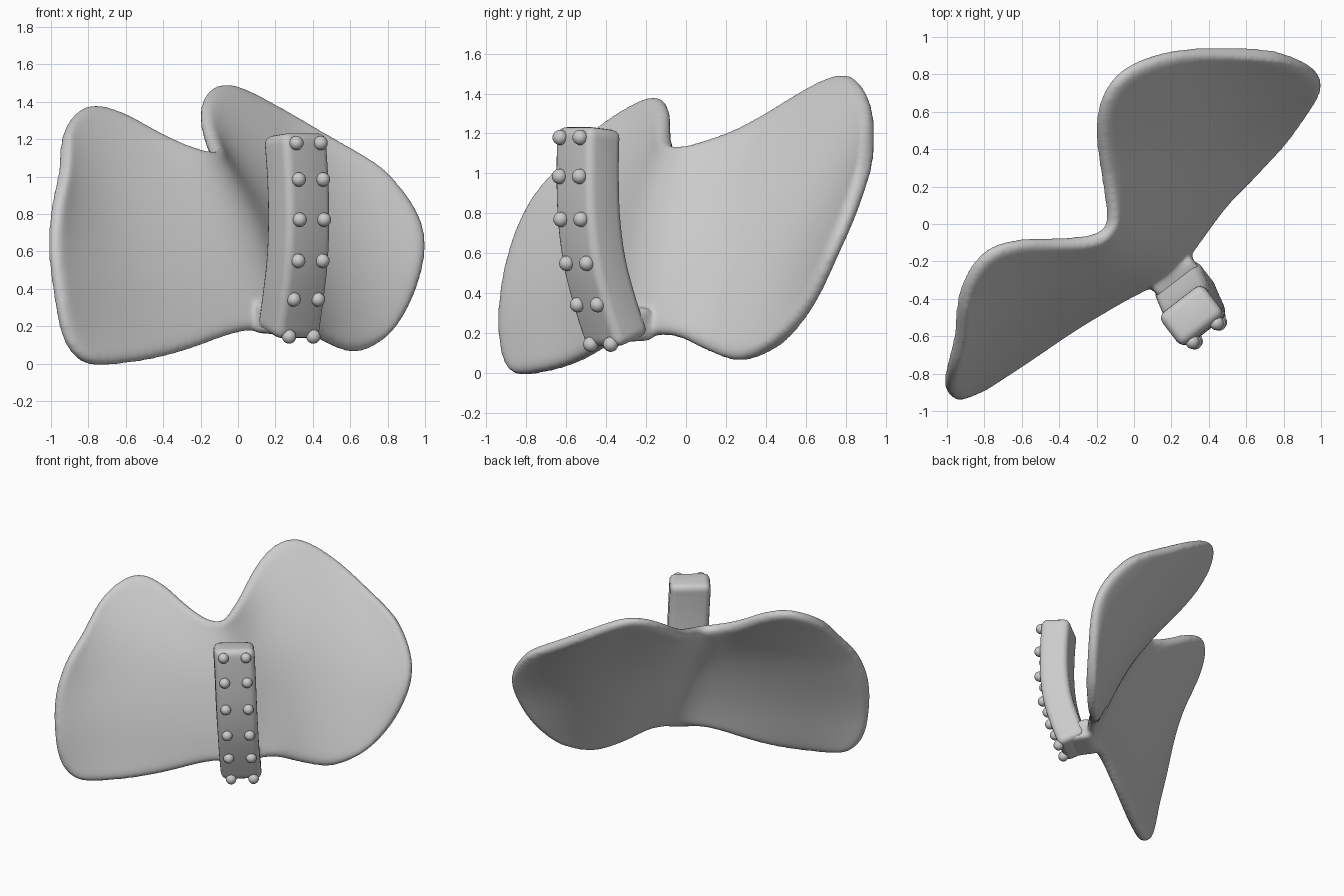
import bpy, bmesh
from mathutils import Vector

if "Cube" in bpy.data.objects:
    bpy.data.objects.remove(bpy.data.objects["Cube"])


def spline(points, count, before=None, after=None):
    """Catmull-Rom curve resampled to count + 1 evenly spaced points."""
    p = [Vector(q) for q in points]
    p = [Vector(before) if before else 2 * p[0] - p[1]] + p + [Vector(after) if after else 2 * p[-1] - p[-2]]
    fine = []
    for i in range(1, len(p) - 2):
        a, b, c, d = p[i - 1:i + 3]
        for k in range(20):
            t = k / 20
            fine.append(0.5 * (2 * b + (c - a) * t + (2 * a - 5 * b + 4 * c - d) * t * t
                               + (3 * b - a - 3 * c + d) * t ** 3))
    fine.append(p[-2])
    dist = [0.0]
    for a, b in zip(fine, fine[1:]):
        dist.append(dist[-1] + (b - a).length)
    out, j = [], 0
    for i in range(count + 1):
        s = dist[-1] * i / count
        while j < len(fine) - 2 and dist[j + 1] < s:
            j += 1
        f = (s - dist[j]) / max(dist[j + 1] - dist[j], 1e-9)
        out.append(fine[j].lerp(fine[j + 1], min(max(f, 0), 1)))
    return out


def make_object(name, bm):
    bmesh.ops.recalc_face_normals(bm, faces=bm.faces)
    mesh = bpy.data.meshes.new(name)
    bm.to_mesh(mesh)
    bm.free()
    for f in mesh.polygons:
        f.use_smooth = True
    ob = bpy.data.objects.new(name, mesh)
    bpy.context.collection.objects.link(ob)
    return ob


# Wings: two four-sided patches that share a spine
N = 14
spine = spline([(.2, -.26, .18), (.18, -.225, .36), (.1, -.145, .68), (-.02, -.065, .95), (-.11, -.01, 1.13)], N)
right = dict(
    bottom=[(.2, -.26, .18), (.36, -.06, .185), (.48, .1, .11), (.64, .27, .06), (.8, .46, .15)],
    outer=[(.8, .46, .15), (.93, .62, .34), (1.005, .74, .6), (.96, .83, .81), (.77, .9, 1.04)],
    top=[(-.11, -.01, 1.13), (-.16, .25, 1.21), (-.2, .47, 1.33), (-.18, .66, 1.445),
         (-.07, .82, 1.505), (.2, .92, 1.37), (.5, .925, 1.2), (.77, .9, 1.04)])
left = dict(
    bottom=[(.2, -.26, .18), (0, -.35, .165), (-.3, -.53, .06), (-.55, -.7, .005), (-.81, -.86, -.005)],
    outer=[(-.81, -.86, -.005), (-.93, -.92, .12), (-.975, -.93, .35), (-1.005, -.88, .62),
           (-.98, -.78, .86), (-.94, -.63, 1.03), (-.93, -.44, 1.21)],
    top=[(-.11, -.01, 1.13), (-.2, -.08, 1.14), (-.4, -.09, 1.22), (-.6, -.09, 1.33),
         (-.78, -.14, 1.385), (-.89, -.28, 1.32), (-.93, -.44, 1.21)])

bm = bmesh.new()
for wing in (left, right):
    B, O, T = wing["bottom"], wing["outer"], wing["top"]
    b = spline(B, N, None, O[1])
    o = spline(O, N, B[-2], T[-2])
    t = spline(T, N, None, O[-2])
    grid = []
    for i in range(N + 1):
        u, row = i / N, []
        for j in range(N + 1):
            v = j / N
            co = (b[i] * (1 - v) + t[i] * v + spine[j] * (1 - u) + o[j] * u
                  - (b[0] * (1 - u) + b[N] * u) * (1 - v) - (t[0] * (1 - u) + t[N] * u) * v)
            row.append(bm.verts.new(co))
        grid.append(row)
    for i in range(N):
        for j in range(N):
            bm.faces.new((grid[i][j], grid[i + 1][j], grid[i + 1][j + 1], grid[i][j + 1]))
bmesh.ops.remove_doubles(bm, verts=bm.verts, dist=1e-4)
for _ in range(3):
    inner = [v for v in bm.verts if not v.is_boundary]
    bmesh.ops.smooth_vert(bm, verts=inner, factor=.5, use_axis_x=True, use_axis_y=True, use_axis_z=True)
wings = make_object("wings", bm)
solid = wings.modifiers.new("thickness", 'SOLIDIFY')
solid.thickness, solid.offset = .085, 0
sub = wings.modifiers.new("round", 'SUBSURF')
sub.levels = sub.render_levels = 2


# Bars swept with a rectangular section, then bevelled
E = Vector((.79, .61, 0))
D = Vector((.61, -.79, 0))


def bar(name, path, sizes, bevel):
    bm = bmesh.new()
    rings = []
    for i, p in enumerate(path):
        tan = (path[min(i + 1, len(path) - 1)] - path[max(i - 1, 0)]).normalized()
        side = E.cross(tan).normalized()
        w, h = sizes[i]
        rings.append([bm.verts.new(p + E * w / 2 * a + side * h / 2 * c)
                      for a, c in ((-1, -1), (1, -1), (1, 1), (-1, 1))])
    for r, s in zip(rings, rings[1:]):
        for k in range(4):
            bm.faces.new((r[k], r[(k + 1) % 4], s[(k + 1) % 4], s[k]))
    bm.faces.new(rings[0])
    bm.faces.new(rings[-1])
    ob = make_object(name, bm)
    m = ob.modifiers.new("bevel", 'BEVEL')
    m.width, m.segments, m.limit_method, m.angle_limit = bevel, 4, 'ANGLE', .8
    return ob


studs = [Vector(p) for p in ((.377, -.58, 1.18), (.39, -.583, .985), (.395, -.576, .77),
                             (.387, -.547, .55), (.363, -.493, .343), (.338, -.427, .145))]
ends = [Vector((.375, -.575, 1.225))] + studs[:-1] + [Vector((.338, -.432, .16))]
path = spline([p - D * .115 for p in ends], 18)
bar("clip_arm", path, [(.295, .212)] * 19, .045)

# Connector fused into the wings with a soft blend
path = spline([(.295, -.385, .215), (.245, -.32, .235), (.19, -.245, .25)], 8)
connector = bar("connector", path, [(.27, .13 + .006 * i) for i in range(9)], .03)
bpy.ops.object.select_all(action='DESELECT')
for ob in (wings, connector):
    ob.select_set(True)
bpy.context.view_layer.objects.active = wings
bpy.ops.object.convert(target='MESH')
bpy.ops.object.join()
remesh = wings.modifiers.new("fuse", 'REMESH')
remesh.mode, remesh.voxel_size, remesh.use_smooth_shade = 'VOXEL', .014, True
smooth = wings.modifiers.new("blend", 'SMOOTH')
smooth.factor, smooth.iterations = .5, 14

# Two rows of round studs
bm = bmesh.new()
for p in studs:
    for s in (-1, 1):
        r = bmesh.ops.create_uvsphere(bm, u_segments=20, v_segments=12, radius=.038)
        bmesh.ops.translate(bm, verts=r["verts"], vec=p + E * .082 * s)
make_object("studs", bm)
